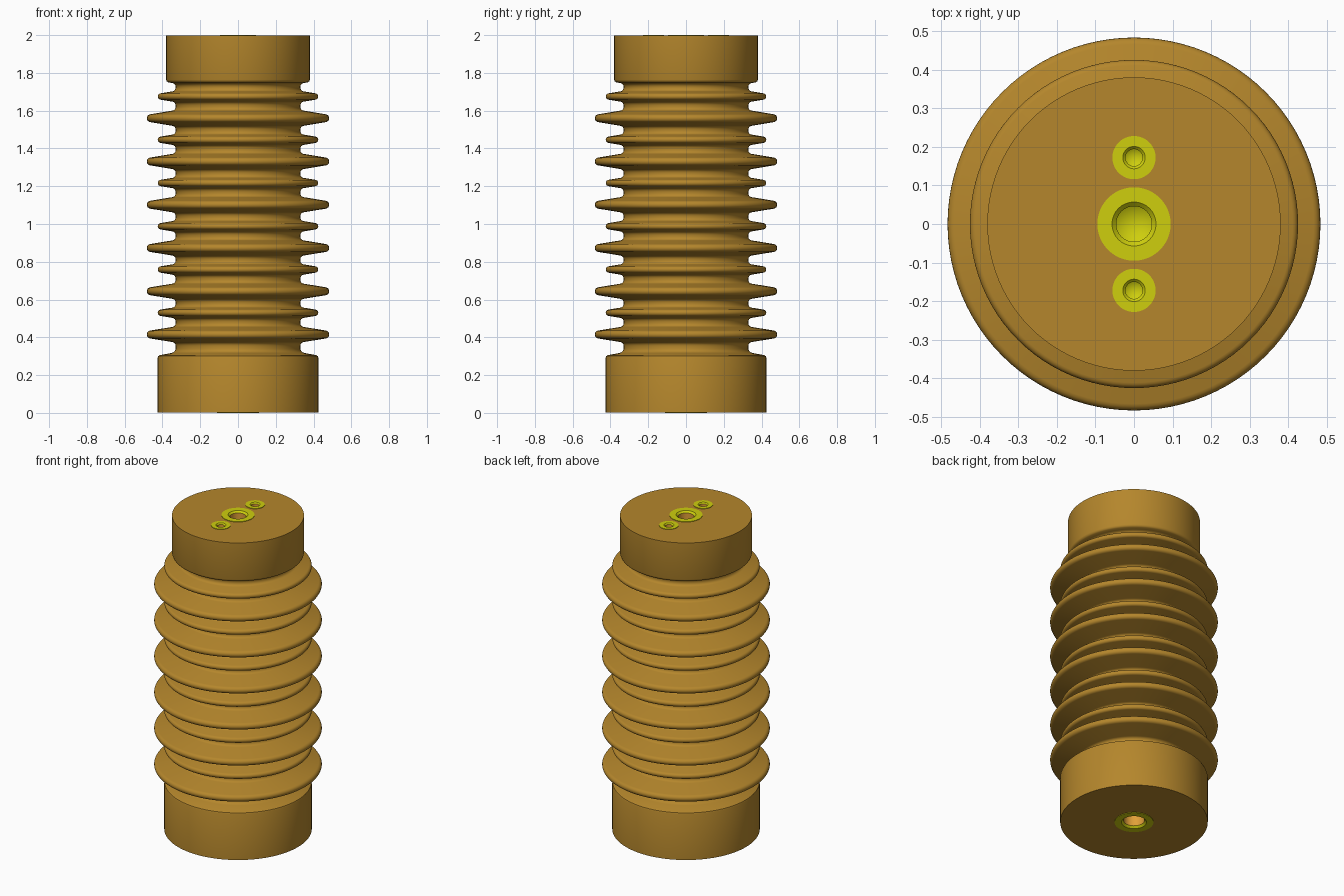
import bpy, bmesh
from math import sin, cos, pi, radians
from mathutils import Matrix

if "Cube" in bpy.data.objects:
    bpy.data.objects.remove(bpy.data.objects["Cube"])


def material(name, color):
    m = bpy.data.materials.new(name)
    m.diffuse_color = (*color, 1)
    m.use_nodes = True
    m.node_tree.nodes["Principled BSDF"].inputs["Base Color"].default_value = m.diffuse_color
    return m


RESIN = material("brown_resin", (0.46, 0.24, 0.025))
BRASS = material("yellow_metal", (0.62, 0.62, 0.004))
THREAD = material("orange_thread", (0.75, 0.35, 0.04))


def lathe(name, profile, mats, segs=96, matrix=Matrix(), second=()):
    """Spin (radius, z) points around z; segments in 'second' use material 1."""
    bm = bmesh.new()
    rings = []
    for r, z in profile:
        n = 1 if r == 0 else segs
        rings.append([bm.verts.new((r * cos(2 * pi * i / segs), r * sin(2 * pi * i / segs), z))
                      for i in range(n)])
    for k, (a, b) in enumerate(zip(rings, rings[1:])):
        for i in range(segs):
            j = (i + 1) % segs
            if len(a) == 1:
                f = bm.faces.new((a[0], b[j], b[i]))
            elif len(b) == 1:
                f = bm.faces.new((a[i], a[j], b[0]))
            else:
                f = bm.faces.new((a[i], a[j], b[j], b[i]))
            f.material_index = 1 if k in second else 0
    bmesh.ops.recalc_face_normals(bm, faces=bm.faces)
    bm.transform(matrix)
    me = bpy.data.meshes.new(name)
    bm.to_mesh(me)
    bm.free()
    for m in mats:
        me.materials.append(m)
    ob = bpy.data.objects.new(name, me)
    bpy.context.collection.objects.link(ob)
    return ob


def smooth(ob):
    ob.data.shade_smooth()
    ob.data.set_sharp_from_angle(angle=radians(40))


CORE = 0.33


def shed(c, radius, h, tip, fillet=0.02):
    """Rounded fin outline centred at height c."""
    angles = [radians(a) for a in (0, 20, 40, 60, 80)]
    root = [(CORE + fillet * (1 - cos(a)), -h + fillet * sin(a)) for a in angles]
    nose = [(radius - tip + tip * cos(a), tip * sin(a))
            for a in (radians(-80 + 20 * i) for i in range(9))]
    pts = root + nose + [(r, -z) for r, z in reversed(root)]
    return [(r, c + z) for r, z in pts]


# Body outline: base, alternating large and small sheds, top collar
BOT, TOP = 0.003, 1.997
profile = [(0, BOT), (0.425, BOT), (0.425, 0.293), (0.422, 0.301), (0.413, 0.306),
           (0.352, 0.317), (0.342, 0.321), (0.334, 0.328), (CORE, 0.338)]
for i in range(6):
    profile += shed(0.415 + 0.229 * i, 0.483, 0.060, 0.021)
    profile += shed(0.530 + 0.229 * i, 0.425, 0.047, 0.017)
profile += [(CORE, 1.728), (0.333, 1.737), (0.341, 1.744), (0.352, 1.747),
            (0.370, 1.750), (0.377, 1.755), (0.380, 1.764), (0.38, TOP), (0, TOP)]
body = lathe("insulator_body", profile, [RESIN])

# Threaded inserts: name, outer radius, mouth radius, bore radius, depth, placement
flip = Matrix.Rotation(pi, 4, 'X')
inserts = [
    ("top_centre_insert", 0.095, 0.057, 0.046, 0.26, Matrix.Translation((0, 0, 2))),
    ("top_back_insert", 0.056, 0.029, 0.022, 0.16, Matrix.Translation((0, 0.172, 2))),
    ("top_front_insert", 0.056, 0.029, 0.022, 0.16, Matrix.Translation((0, -0.172, 2))),
    ("bottom_insert", 0.112, 0.072, 0.060, 0.30, flip),
]
for name, outer, mouth, bore, depth, place in inserts:
    # Pocket in the body
    cutter = lathe("pocket_cutter", [(0, -depth), (outer, -depth), (outer, 0.05), (0, 0.05)],
                   [RESIN], 64, place)
    cutter.hide_render = True
    mod = body.modifiers.new("pocket", 'BOOLEAN')
    mod.operation = 'DIFFERENCE'
    mod.solver = 'EXACT'
    mod.object = cutter
    bpy.context.view_layer.objects.active = body
    bpy.ops.object.modifier_apply(modifier=mod.name)
    bpy.data.objects.remove(cutter)
    # Insert with chamfered blind hole and drill-point bottom
    wall = depth * 0.75
    ins = lathe(name, [(0, -depth), (outer, -depth), (outer, 0), (mouth, 0),
                       (bore, bore - mouth), (bore, -wall), (0, -wall - bore * 0.6)],
                [BRASS, THREAD], 64, place, second=(4,))
    smooth(ins)
smooth(body)
